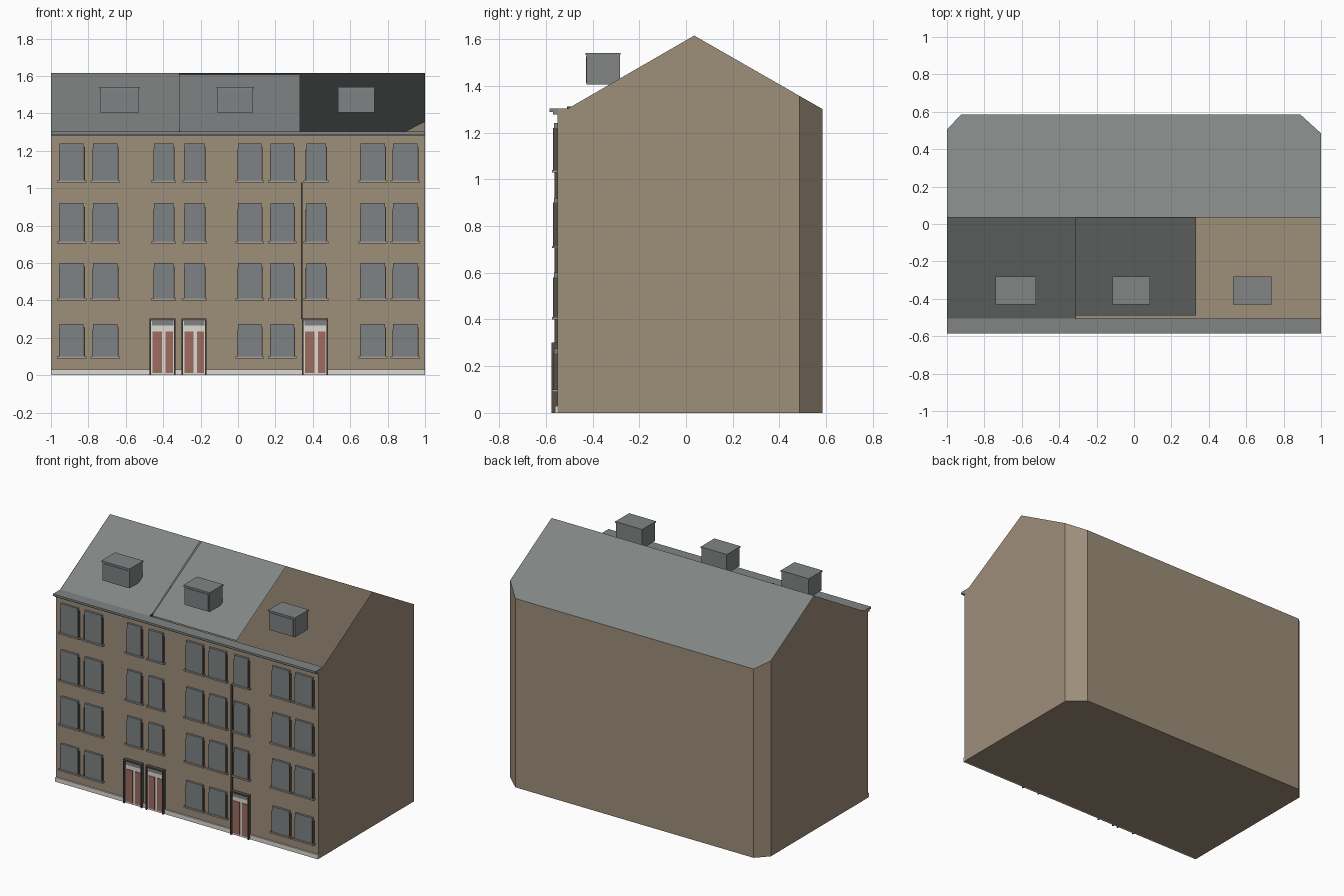
import bpy, bmesh
from mathutils import Vector

if "Cube" in bpy.data.objects:
    bpy.data.objects.remove(bpy.data.objects["Cube"])


def material(name, rgb):
    lin = [((c / 255 + 0.055) / 1.055) ** 2.4 for c in rgb]
    m = bpy.data.materials.new(name)
    m.diffuse_color = (*lin, 1)
    m.use_nodes = True
    m.node_tree.nodes["Principled BSDF"].inputs["Base Color"].default_value = m.diffuse_color
    return m


WALL = material("sandstone", (158, 142, 122))
ROOF = material("slate", (129, 133, 132))
GLASS = material("window_glass", (125, 130, 133))
DOOR = material("door_red_brown", (157, 108, 96))
WHITE = material("white_trim", (222, 218, 210))
SILL = material("sill_stone", (165, 158, 147))
DARK = material("dark_trim", (84, 78, 70))


def finish(name, bm, mats):
    me = bpy.data.meshes.new(name)
    bm.to_mesh(me)
    bm.free()
    for m in mats:
        me.materials.append(m)
    ob = bpy.data.objects.new(name, me)
    bpy.context.collection.objects.link(ob)
    return ob


def add_box(bm, x0, x1, y0, y1, z0, z1):
    vs = bmesh.ops.create_cube(bm, size=1)["verts"]
    for v in vs:
        v.co = ((x0 + x1) / 2 + v.co.x * (x1 - x0),
                (y0 + y1) / 2 + v.co.y * (y1 - y0),
                (z0 + z1) / 2 + v.co.z * (z1 - z0))


def boxes(name, mat, items):
    bm = bmesh.new()
    for b in items:
        add_box(bm, *b)
    return finish(name, bm, [mat])


FRONT, BACK, EAVE = -0.55, 0.585, 1.30

# Main shell: gable profile run along x, back corners cut off, right front slope left open
profile = [(FRONT, 0), (BACK, 0), (BACK, EAVE), (0.035, 1.615), (-0.51, EAVE), (FRONT, EAVE)]
bm = bmesh.new()
face = bm.faces.new([bm.verts.new((-1, y, z)) for y, z in profile])
ext = bmesh.ops.extrude_face_region(bm, geom=[face])["geom"]
bmesh.ops.translate(bm, vec=(2, 0, 0), verts=[g for g in ext if isinstance(g, bmesh.types.BMVert)])
for a, b, side in (((-1, 0.505), (-0.925, BACK), -1), ((1, 0.485), (0.89, BACK), 1)):
    d = Vector((b[0] - a[0], b[1] - a[1], 0))
    normal = Vector((side * abs(d.y), abs(d.x), 0))
    bmesh.ops.bisect_plane(bm, geom=bm.verts[:] + bm.edges[:] + bm.faces[:],
                           plane_co=(a[0], a[1], 0), plane_no=normal, clear_outer=True)
    bmesh.ops.holes_fill(bm, edges=[e for e in bm.edges if e.is_boundary], sides=0)
bmesh.ops.recalc_face_normals(bm, faces=bm.faces[:])
for f in bm.faces:
    f.material_index = 1 if f.normal.z > 0.3 else 0
bmesh.ops.delete(bm, geom=[f for f in bm.faces if f.normal.z > 0.3 and f.normal.y < -0.2],
                 context='FACES_ONLY')
finish("building_shell", bm, [WALL, ROOF])

# Front roof slopes over the left and middle houses
for name, x0, x1, ye, yr, zr in (("left_front_roof", -1, -0.312, -0.505, 0.035, 1.615),
                                 ("middle_front_roof", -0.312, 0.332, -0.49, 0.05, 1.607)):
    bm = bmesh.new()
    bm.faces.new([bm.verts.new(p) for p in
                  ((x0, ye, EAVE), (x1, ye, EAVE), (x1, yr, zr), (x0, yr, zr))])
    finish(name, bm, [ROOF])
boxes("roof_seam", DARK, [(-0.314, -0.310, -0.51, -0.49, 1.30, 1.312)])

# Eaves cornice in two steps
boxes("cornice", ROOF, [(-1, 1, -0.585, -0.505, 1.288, 1.302),
                        (-1, 1, -0.57, -0.55, 1.278, 1.288)])

# Dormer boxes with thin lids
for i, (x0, x1) in enumerate(((-0.74, -0.525), (-0.115, 0.085), (0.53, 0.735))):
    boxes(f"dormer_{i}", ROOF, [(x0 + 0.004, x1 - 0.004, -0.425, -0.282, 1.405, 1.532),
                                (x0, x1, -0.43, -0.28, 1.532, 1.541)])
    boxes(f"dormer_glass_{i}", GLASS, [(x0 + 0.014, x1 - 0.014, -0.429, -0.425, 1.412, 1.525)])

# Windows: glass, side reveals and sills in rows and columns
columns = [(-0.955, -0.825), (-0.775, -0.645), (-0.45, -0.345), (-0.285, -0.18), (0, 0.125),
           (0.175, 0.30), (0.365, 0.47), (0.655, 0.785), (0.83, 0.96)]
rows = [(0.10, 0.275), (0.41, 0.60), (0.715, 0.92), (1.04, 1.24)]
glass, reveals, sills = [], [], []
for r, (z0, z1) in enumerate(rows):
    for c, (x0, x1) in enumerate(columns):
        if r == 0 and c in (2, 3, 6):
            continue
        glass.append((x0, x1, -0.565, -0.549, z0, z1))
        reveals.append((x1, x1 + 0.006, -0.569, -0.549, z0, z1 - 0.02))
        reveals.append((x0 - 0.003, x0, -0.567, -0.549, z0, z1 - 0.03))
        sills.append((x0 - 0.014, x1 + 0.014, -0.573, -0.549, z0 - 0.01, z0))
boxes("window_glass", GLASS, glass)
boxes("window_reveals", DARK, reveals)
boxes("window_sills", SILL, sills)

# Doors: dark surround, white frame, two leaves and a transom light
doors = [(-0.47, -0.335), (-0.30, -0.17), (0.345, 0.48)]
surround, frame, leaves, transom = [], [], [], []
for x0, x1 in doors:
    mid = (x0 + x1) / 2 + 0.006
    surround += [(x0 - 0.002, x0 + 0.006, -0.575, -0.549, 0, 0.30),
                 (x1 - 0.006, x1 + 0.002, -0.575, -0.549, 0, 0.30),
                 (x0 - 0.002, x1 + 0.002, -0.575, -0.549, 0.292, 0.302)]
    frame.append((x0 + 0.006, x1 - 0.006, -0.562, -0.549, 0, 0.292))
    leaves += [(x0 + 0.013, mid - 0.009, -0.566, -0.56, 0.012, 0.235),
               (mid + 0.009, x1 - 0.012, -0.566, -0.56, 0.012, 0.235)]
    transom.append((x0 + 0.010, x1 - 0.010, -0.566, -0.56, 0.265, 0.290))
boxes("door_surrounds", DARK, surround)
boxes("door_frames", WHITE, frame)
boxes("door_leaves", DOOR, leaves)
boxes("door_transoms", GLASS, transom)

# Pale plinth between the doors
boxes("plinth", WHITE, [(a, b, -0.56, -0.549, 0, 0.03) for a, b in
                        ((-1, -0.472), (-0.333, -0.302), (-0.168, 0.343), (0.482, 1))])

# Downpipe at the party wall
boxes("downpipe", DARK, [(0.338, 0.346, -0.562, -0.549, 0.30, 1.03)])
